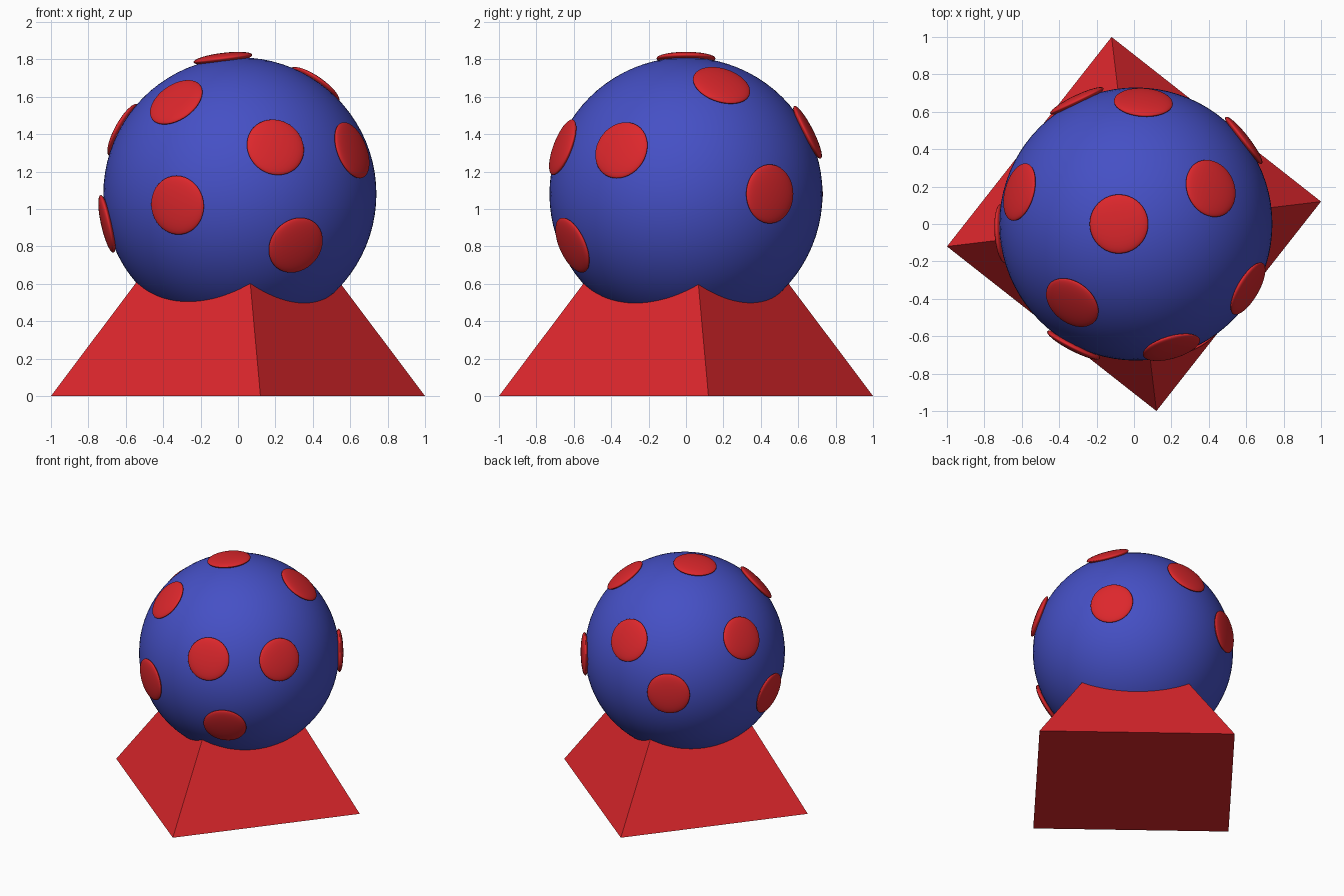
import bpy
from math import atan2
from mathutils import Vector

if "Cube" in bpy.data.objects:
    bpy.data.objects.remove(bpy.data.objects["Cube"])

CENTER = Vector((0.01, 0, 1.08))
RADIUS = 0.73


def material(name, color):
    m = bpy.data.materials.new(name)
    m.diffuse_color = color
    m.use_nodes = True
    m.node_tree.nodes["Principled BSDF"].inputs["Base Color"].default_value = m.diffuse_color
    return m


red = material("red", (0.72, 0.02, 0.025, 1))
blue = material("blue", (0.06, 0.08, 0.56, 1))


def ball(name, loc, radius, segments, mat):
    bpy.ops.mesh.primitive_uv_sphere_add(segments=segments, ring_count=segments // 2,
                                         radius=radius, location=loc)
    ob = bpy.context.object
    ob.name = name
    ob.data.materials.append(mat)
    bpy.ops.object.shade_smooth()
    return ob


# Four-sided pyramid stand, its tip hidden inside the ball
bpy.ops.mesh.primitive_cone_add(vertices=4, radius1=Vector((1, 0.12)).length, radius2=0,
                                depth=1.33, location=(0, 0, 0.665))
stand = bpy.context.object
stand.name = "pyramid_stand"
stand.rotation_euler.z = atan2(0.12, 1)
stand.data.materials.append(red)

# Ball resting over the pyramid
ball("ball", CENTER, RADIUS, 80, blue)

# Flattened lens-shaped spots, tangent to the ball (offsets from its centre)
spots = [
    (-0.09, 0.00, 0.72), (0.40, 0.19, 0.58), (-0.34, -0.42, 0.49),
    (-0.62, 0.17, 0.34), (0.04, 0.65, 0.33), (0.58, 0.45, 0.00),
    (0.59, -0.34, 0.23), (0.19, -0.66, 0.25), (-0.335, -0.65, -0.06),
    (0.30, -0.61, -0.275), (-0.71, -0.05, -0.16), (-0.315, 0.657, 0.00),
]
for i, offset in enumerate(spots, 1):
    normal = Vector(offset).normalized()
    spot = ball(f"spot_{i}", CENTER + normal * RADIUS, 0.158, 40, red)
    spot.scale.z = 0.19
    spot.rotation_euler = normal.to_track_quat('Z', 'Y').to_euler()
